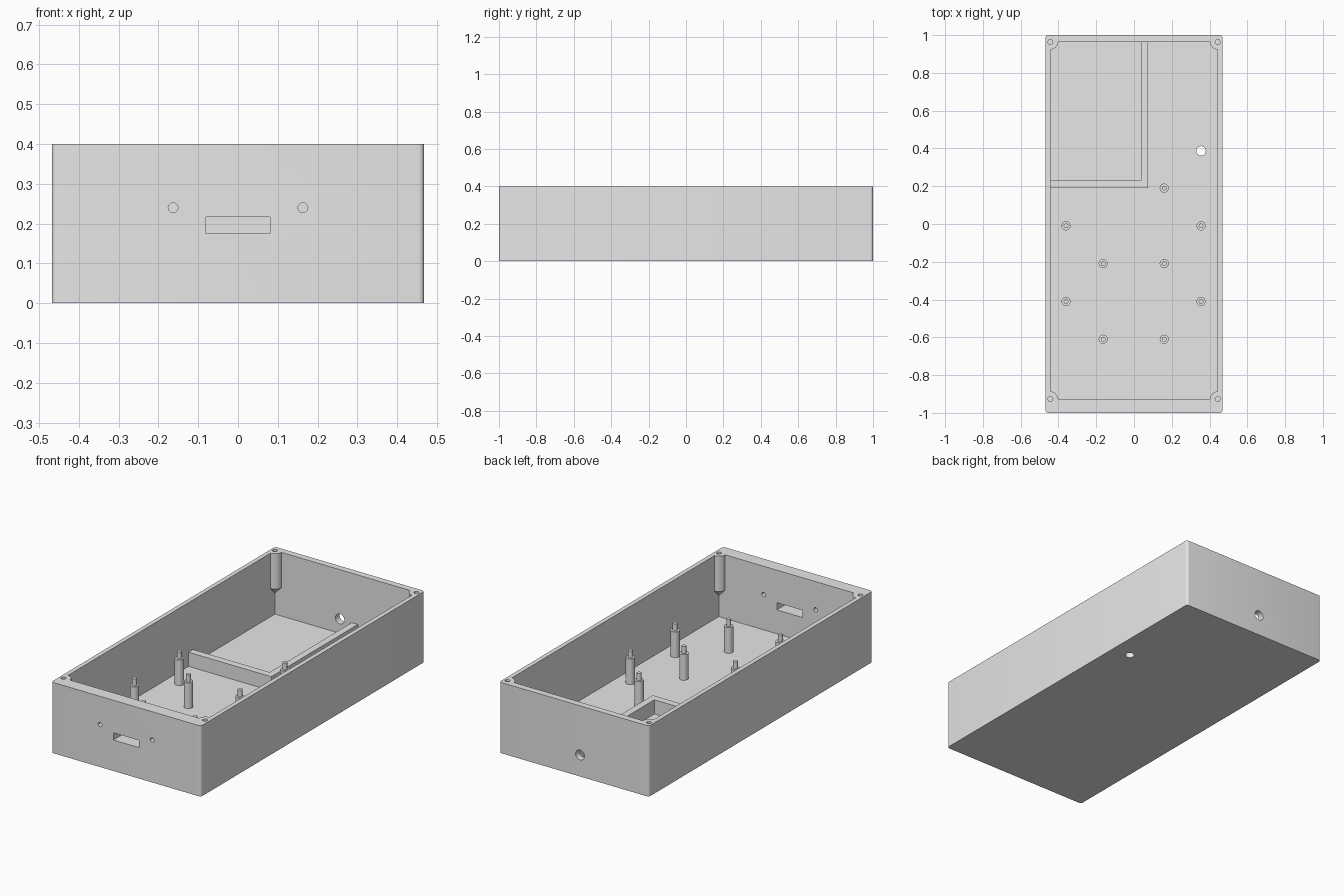
import bpy, bmesh, math
from mathutils import Matrix, Vector

cube = bpy.data.objects.get("Cube")
if cube:
    bpy.data.objects.remove(cube, do_unlink=True)

grey = bpy.data.materials.new("light_grey")
GREY = (0.8, 0.8, 0.8, 1)
grey.use_nodes = True
grey.diffuse_color = GREY
grey.node_tree.nodes["Principled BSDF"].inputs["Base Color"].default_value = GREY


def finish(name, bm):
    mesh = bpy.data.meshes.new(name)
    bmesh.ops.recalc_face_normals(bm, faces=bm.faces)
    bm.to_mesh(mesh)
    bm.free()
    obj = bpy.data.objects.new(name, mesh)
    bpy.context.collection.objects.link(obj)
    mesh.materials.append(grey)
    return obj


def box(name, lo, hi, round_corners=0):
    lo, hi = Vector(lo), Vector(hi)
    bm = bmesh.new()
    bmesh.ops.create_cube(bm, size=1, matrix=Matrix.Translation((lo + hi) / 2)
                          @ Matrix.Diagonal((*(hi - lo), 1)))
    if round_corners:
        upright = [e for e in bm.edges
                   if abs(e.verts[0].co.z - e.verts[1].co.z) > 0.1]
        bmesh.ops.bevel(bm, geom=upright, offset=round_corners, segments=5,
                        profile=0.5, affect='EDGES')
    return finish(name, bm)


def turned(name, profile, place, sides=32, along_y=False):
    """Solid of revolution from (radius, height) pairs, stood at a place."""
    bm = bmesh.new()
    rings = []
    for r, h in profile:
        rings.append([bm.verts.new((r * math.cos(t), r * math.sin(t), h))
                      for t in (2 * math.pi * i / sides for i in range(sides))])
    for a, b in zip(rings, rings[1:]):
        for i in range(sides):
            j = (i + 1) % sides
            bm.faces.new((a[i], a[j], b[j], b[i]))
    bm.faces.new(rings[0][::-1])
    bm.faces.new(rings[-1])
    turn = Matrix.Rotation(-math.pi / 2, 4, 'X') if along_y else Matrix()
    bm.transform(Matrix.Translation(place) @ turn)
    return finish(name, bm)


def carve(target, cutter):
    """Subtract the cutter and discard it."""
    mod = target.modifiers.new("carve", 'BOOLEAN')
    mod.operation, mod.solver, mod.object = 'DIFFERENCE', 'EXACT', cutter
    bpy.context.view_layer.objects.active = target
    bpy.ops.object.modifier_apply(modifier=mod.name)
    bpy.data.objects.remove(cutter, do_unlink=True)


def smooth(obj):
    bpy.ops.object.select_all(action='DESELECT')
    obj.select_set(True)
    bpy.context.view_layer.objects.active = obj
    bpy.ops.object.shade_smooth_by_angle(angle=math.radians(32))


# Main dimensions
W, L, H = 0.468, 1.0, 0.4
IX, FRONT, BACK, FLOOR = 0.443, -0.926, 0.963, 0.04
corners = [(x, y) for x in (-IX, IX) for y in (FRONT, BACK)]

# Cavity shape, leaving tapered screw bosses in its corners
cavity = box("cavity", (-IX, FRONT, FLOOR), (IX, BACK, H + 0.1))
for x, y in corners:
    carve(cavity, turned("boss", [(0.001, 0.16), (0.04, 0.2), (0.04, H + 0.2)],
                         (x, y, 0)))

# Open-topped case
case = box("case", (-W, -L, 0), (W, L, H), round_corners=0.014)
carve(case, cavity)

# Screw holes in the bosses
for x, y in corners:
    carve(case, turned("screw_hole", [(0.013, 0.25), (0.013, H + 0.1)],
                       (x, y, 0), sides=20))

# Front slot with a round hole each side
carve(case, box("slot", (-0.08, -1.1, 0.175), (0.08, -0.85, 0.216)))
for x in (-0.163, 0.163):
    carve(case, turned("front_hole", [(0.0125, 0), (0.0125, 0.25)],
                       (x, -1.1, 0.24), sides=12, along_y=True))

# Cable hole in the back and drain hole in the floor
carve(case, turned("back_hole", [(0.028, 0), (0.028, 0.2)],
                   (-0.037, 0.9, 0.121), along_y=True))
carve(case, turned("floor_hole", [(0.025, 0), (0.025, 0.2)], (0.355, 0.387, -0.1)))
smooth(case)

# L-shaped partition around the back compartment
partition = box("partition", (-IX - 0.005, 0.19, FLOOR - 0.005),
                (0.075, BACK + 0.005, 0.12))
carve(partition, box("compartment", (-0.6, 0.23, -0.1), (0.037, 1.1, 0.3)))

# Stepped mounting posts with locating pins
posts = [(x, y) for y in (-0.01, -0.41) for x in (-0.36, 0.355)]
posts += [(x, y) for y in (-0.21, -0.61) for x in (-0.163, 0.16)]
posts.append((0.16, 0.19))
for i, (x, y) in enumerate(posts, 1):
    post = turned(f"mounting_post_{i}",
                  [(0.024, FLOOR - 0.005), (0.024, 0.185),
                   (0.0125, 0.185), (0.0125, 0.225)], (x, y, 0), sides=24)
    smooth(post)
